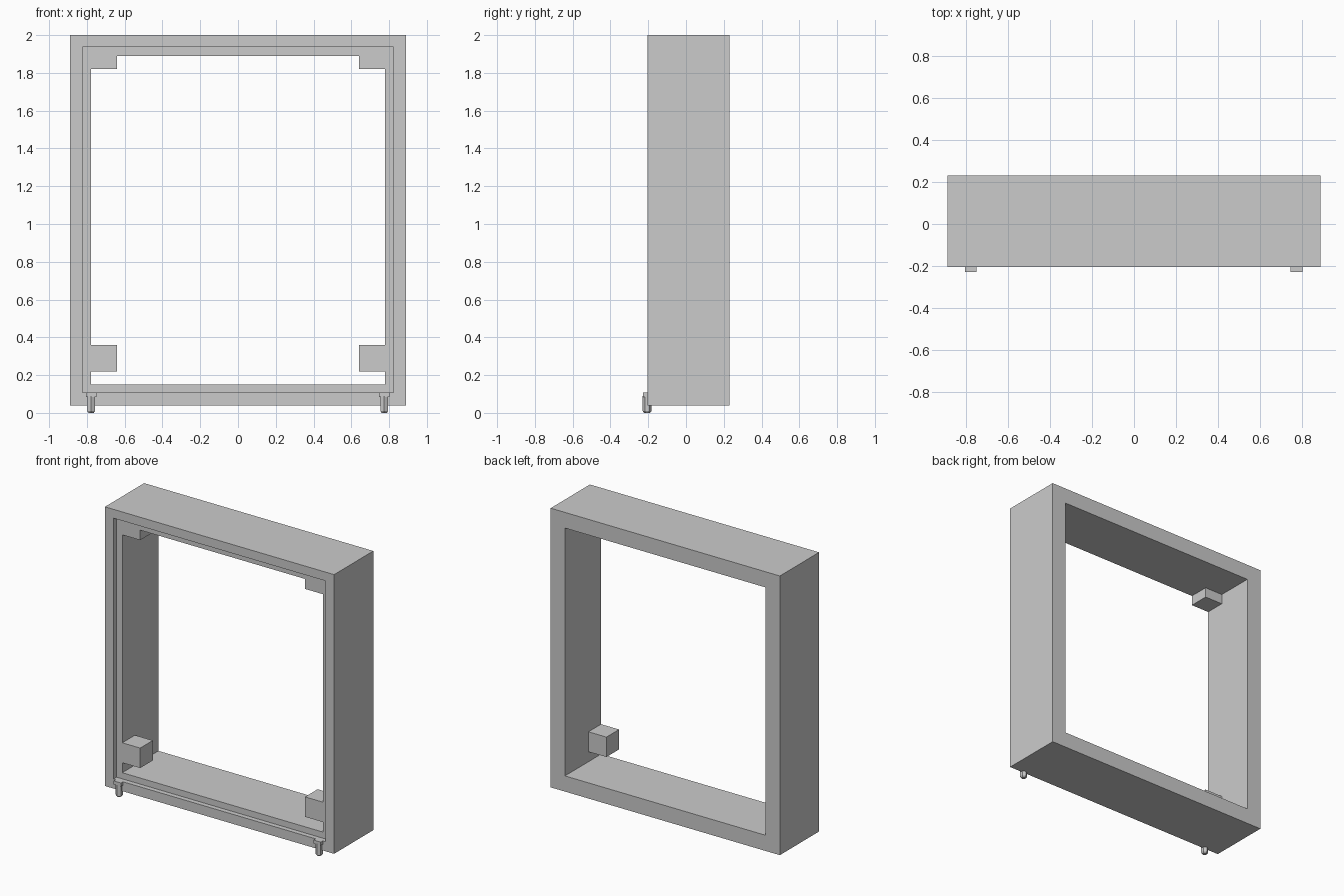
import bpy, bmesh, math

cube = bpy.data.objects.get("Cube")
if cube:
    bpy.data.objects.remove(cube, do_unlink=True)

grey = bpy.data.materials.new("plain grey")
grey.use_nodes = True
colour = (0.6, 0.6, 0.6, 1)
grey.diffuse_color = colour
grey.node_tree.nodes["Principled BSDF"].inputs["Base Color"].default_value = colour

FRONT, BACK = -0.205, 0.23
REBATE = FRONT + 0.034


def finish(name, bm):
    bmesh.ops.recalc_face_normals(bm, faces=bm.faces)
    mesh = bpy.data.meshes.new(name)
    bm.to_mesh(mesh)
    bm.free()
    mesh.materials.append(grey)
    obj = bpy.data.objects.new(name, mesh)
    bpy.context.collection.objects.link(obj)
    return obj


def box(name, x0, x1, y0, y1, z0, z1):
    bm = bmesh.new()
    bmesh.ops.create_cube(bm, size=1)
    for v in bm.verts:
        v.co = ((x0 + x1) / 2 + v.co.x * (x1 - x0),
                (y0 + y1) / 2 + v.co.y * (y1 - y0),
                (z0 + z1) / 2 + v.co.z * (z1 - z0))
    return finish(name, bm)


# Frame: rectangular rings bridged into a rebated surround
bm = bmesh.new()
rings = []
for half, z0, z1, y in [(0.89, 0.04, 2.0, FRONT), (0.823, 0.107, 1.938, FRONT),
                        (0.823, 0.107, 1.938, REBATE), (0.779, 0.15, 1.89, REBATE),
                        (0.779, 0.15, 1.89, BACK), (0.89, 0.04, 2.0, BACK)]:
    rings.append([bm.verts.new((x, y, z)) for x, z in
                  [(-half, z0), (half, z0), (half, z1), (-half, z1)]])
for a, b in zip(rings, rings[1:] + rings[:1]):
    for i in range(4):
        j = (i + 1) % 4
        bm.faces.new((a[i], a[j], b[j], b[i]))
finish("frame", bm)

# Corner blocks, flush with the rebate floor
for side, s in (("right", -1), ("left", 1)):
    xs = sorted((s * 0.64, s * 0.782))
    for level, z0, z1 in (("lower", 0.22, 0.36), ("upper", 1.82, 1.892)):
        box(f"{level}_{side}_block", *xs, REBATE, REBATE + 0.14, z0, z1)

# Turn pins: square head over a six-sided shank with a tapered tip
for side, x in (("right", -0.778), ("left", 0.774)):
    box(f"{side}_pin_head", x - 0.028, x + 0.028, -0.228, -0.195, 0.083, 0.107)
    bm = bmesh.new()
    levels = []
    for z, r in ((0, 0.016), (0.01, 0.024), (0.09, 0.024)):
        levels.append([bm.verts.new((x + r * math.sin(i * math.pi / 3),
                                     -0.206 + r * math.cos(i * math.pi / 3), z))
                       for i in range(6)])
    for a, b in zip(levels, levels[1:]):
        for i in range(6):
            j = (i + 1) % 6
            bm.faces.new((a[i], a[j], b[j], b[i]))
    bm.faces.new(levels[0])
    bm.faces.new(levels[-1])
    finish(f"{side}_pin_shank", bm)
